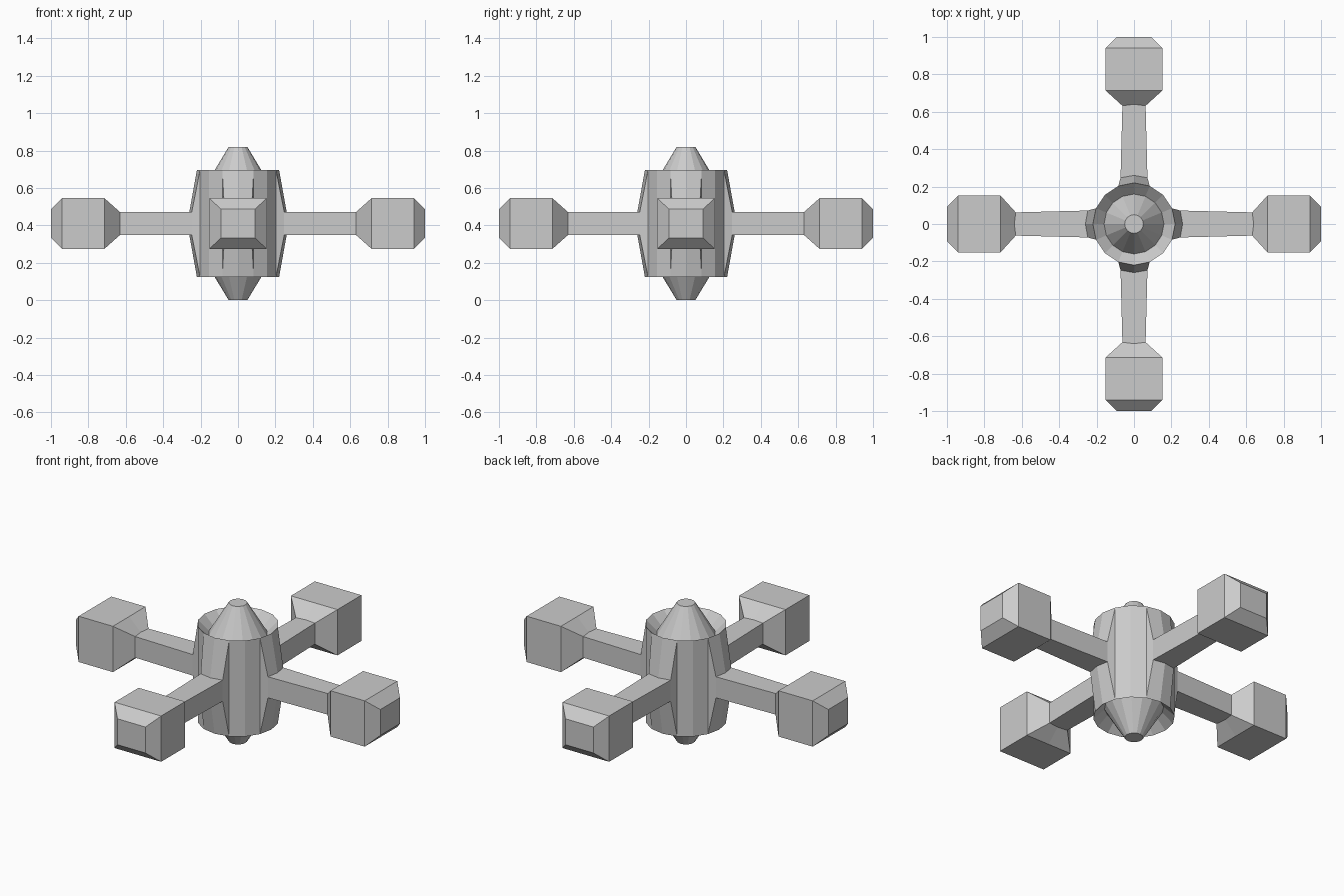
import bpy, bmesh, math
from mathutils import Matrix

cube = bpy.data.objects.get("Cube")
if cube:
    bpy.data.objects.remove(cube, do_unlink=True)

MID = 0.41    # height of the centre plane
SIDES = 16

grey = bpy.data.materials.new("plain_grey")
grey.use_nodes = True
grey.diffuse_color = (0.6, 0.6, 0.6, 1)
grey.node_tree.nodes["Principled BSDF"].inputs["Base Color"].default_value = (0.6, 0.6, 0.6, 1)


def finish(name, bm, turn=0):
    """Turn a bmesh into a flat-shaded object on the centre plane."""
    bmesh.ops.recalc_face_normals(bm, faces=bm.faces[:])
    bm.transform(Matrix.Translation((0, 0, MID)) @ Matrix.Rotation(turn, 4, "Z"))
    mesh = bpy.data.meshes.new(name)
    bm.to_mesh(mesh)
    bm.free()
    mesh.materials.append(grey)
    bpy.context.collection.objects.link(bpy.data.objects.new(name, mesh))


def skin(bm, rings):
    """Join successive closed rings of points with quads."""
    loops = [[bm.verts.new(p) for p in ring] for ring in rings]
    for a, b in zip(loops, loops[1:]):
        for i in range(len(a)):
            j = (i + 1) % len(a)
            bm.faces.new((a[i], a[j], b[j], b[i]))
    return loops


# Hub: drum with sunken rims and a blunt cone at each end
half = [(0.05, 0.41), (0.16, 0.227), (0.22, 0.285)]
profile = half + [(r, -z) for r, z in reversed(half)]
angles = [2 * math.pi * i / SIDES for i in range(SIDES)]
bm = bmesh.new()
loops = skin(bm, [[(r * math.cos(a), r * math.sin(a), z) for a in angles] for r, z in profile])
bm.faces.new(loops[0])
bm.faces.new(loops[-1])
finish("hub", bm)


def section(r, w, h, bow=0):
    """Six-point section across a spoke; bow pushes the middle outward."""
    top = [(r, -w, h), (r + bow, 0, h), (r, w, h)]
    return top + [(x, y, -z) for x, y, z in reversed(top)]


# Spokes: wedge flare on the drum, then a straight arm
arm = [section(0.203, 0.084, 0.285, 0.017),
       section(0.247, 0.072, 0.0625, 0.013),
       section(0.632, 0.062, 0.0625, 0.008)]

# Pods: boxes with tapered ends
pod = [arm[-1],
       section(0.715, 0.153, 0.136),
       section(0.94, 0.153, 0.136),
       section(1.0, 0.092, 0.077)]

for side, turn in (("left", 0), ("back", 90), ("right", 180), ("front", 270)):
    bm = bmesh.new()
    skin(bm, arm)
    finish(side + "_arm", bm, math.radians(turn))
    bm = bmesh.new()
    bm.faces.new(skin(bm, pod)[-1])
    finish(side + "_pod", bm, math.radians(turn))
